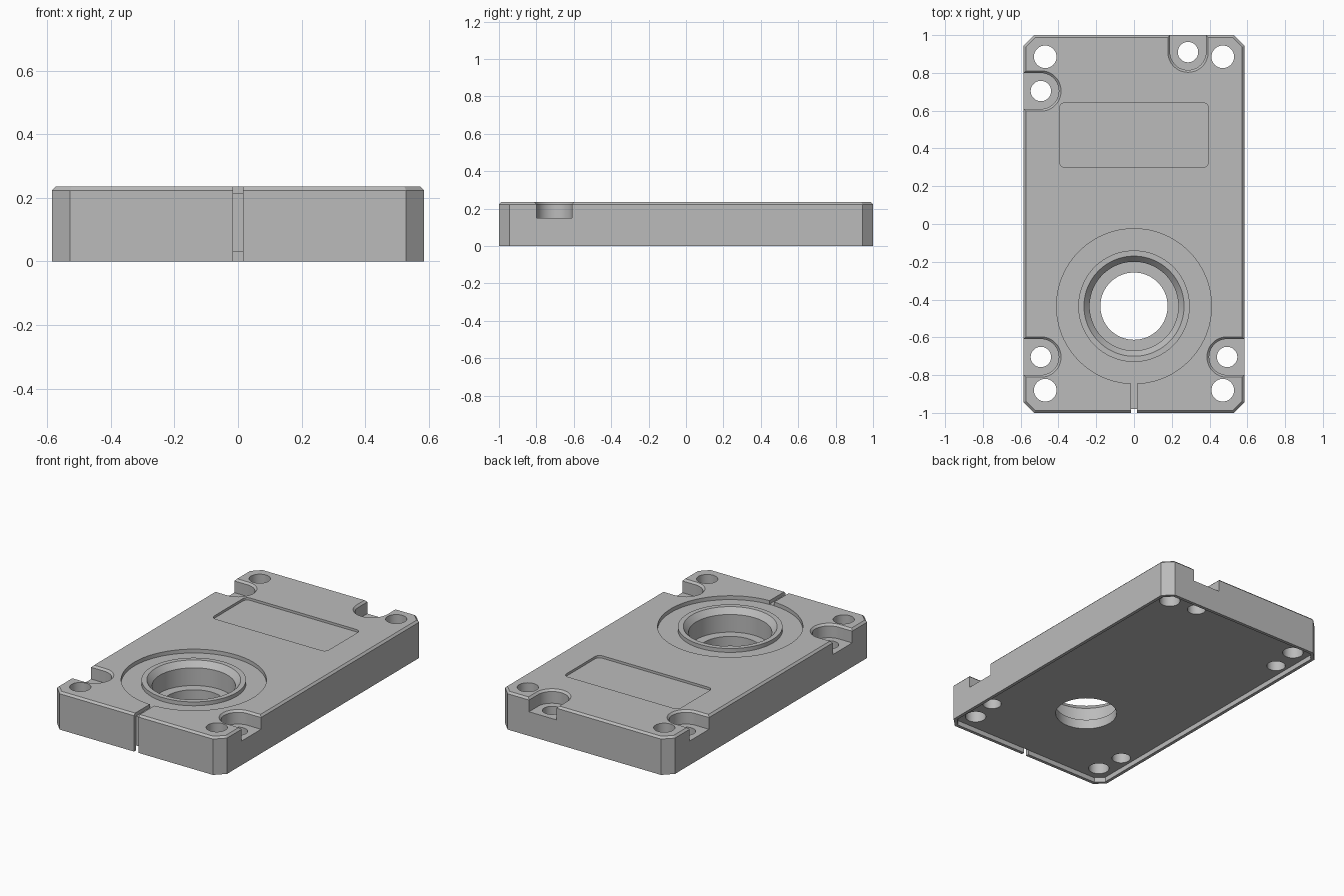
import bpy
import bmesh
from math import pi, cos, sin, sqrt, radians

old = bpy.data.objects.get("Cube")
if old:
    bpy.data.objects.remove(old, do_unlink=True)

HALF_X, HALF_Y, TOP, CORNER, BEVEL = 0.585, 1.0, 0.235, 0.057, 0.012
ABOVE, BELOW = TOP + 0.1, -0.1

grey = bpy.data.materials.new("metal grey")
grey.use_nodes = True
grey.diffuse_color = (0.5, 0.5, 0.5, 1)
grey.node_tree.nodes["Principled BSDF"].inputs["Base Color"].default_value = (0.5, 0.5, 0.5, 1)


def loft(name, layers, ring=False):
    """Solid through matching outlines, each given as (points, z)."""
    bm = bmesh.new()
    loops = [[bm.verts.new((x, y, z)) for x, y in pts] for pts, z in layers]
    n = len(loops[0])
    pairs = list(zip(loops, loops[1:] + loops[:1])) if ring else list(zip(loops, loops[1:]))
    for a, b in pairs:
        for i in range(n):
            j = (i + 1) % n
            bm.faces.new((a[i], a[j], b[j], b[i]))
    if not ring:
        bm.faces.new(loops[0][::-1])
        bm.faces.new(loops[-1])
    bmesh.ops.recalc_face_normals(bm, faces=bm.faces)
    mesh = bpy.data.meshes.new(name)
    bm.to_mesh(mesh)
    bm.free()
    mesh.materials.append(grey)
    obj = bpy.data.objects.new(name, mesh)
    bpy.context.collection.objects.link(obj)
    return obj


def arc(cx, cy, r, start, end, steps):
    return [(cx + r * cos(start + (end - start) * i / steps),
             cy + r * sin(start + (end - start) * i / steps)) for i in range(steps + 1)]


def circle(cx, cy, r, n=64):
    return arc(cx, cy, r, 0, 2 * pi, n)[:-1]


def box(x0, x1, y0, y1):
    return [(x0, y0), (x1, y0), (x1, y1), (x0, y1)]


def plate_outline(d):
    """Rectangle with cut corners, moved inwards by d."""
    x, y, c = HALF_X - d, HALF_Y - d, CORNER - (2 - sqrt(2)) * d
    return [(x, c - y), (x, y - c), (x - c, y), (c - x, y),
            (-x, y - c), (-x, c - y), (c - x, -y), (x - c, -y)]


def rounded_box(x0, x1, y0, y1, r):
    pts = []
    for k, (x, y) in enumerate(box(x0 + r, x1 - r, y0 + r, y1 - r)):
        pts += arc(x, y, r, pi + k * pi / 2, 1.5 * pi + k * pi / 2, 6)
    return pts


def slot(cx, cy, r, heading):
    """U shape, open towards the heading."""
    pts = arc(cx, cy, r, heading + pi / 2, heading + 1.5 * pi, 24)
    reach = 0.25
    dx, dy = reach * cos(heading), reach * sin(heading)
    return pts + [(pts[-1][0] + dx, pts[-1][1] + dy), (pts[0][0] + dx, pts[0][1] + dy)]


# Main block with a bevelled top edge
plate = loft("bearing_plate", [(plate_outline(0), 0), (plate_outline(0), TOP - BEVEL),
                               (plate_outline(BEVEL), TOP)])
cutters = []


def cut(layers, ring=False):
    cutters.append(loft("cutter", layers, ring))


# Shallow pocket on the underside, leaving a thin rim
cut([(plate_outline(0.02), BELOW), (plate_outline(0.02), 0.03)])

# Bolt holes in the corners
for x in (-0.47, 0.47):
    for y in (-0.88, 0.885):
        hole = circle(x, y, 0.06, 40)
        cut([(hole, BELOW), (hole, ABOVE)])

# Open edge notches with chamfered rims and bolt holes
for x, y, heading in ((-0.493, 0.704, pi), (-0.493, -0.704, pi),
                      (0.493, -0.704, 0), (0.286, 0.91, pi / 2)):
    narrow, wide = slot(x, y, 0.095, heading), slot(x, y, 0.107, heading)
    cut([(narrow, 0.15), (narrow, TOP - BEVEL), (wide, TOP), (wide, ABOVE)])
    hole = circle(x, y, 0.054, 40)
    cut([(hole, BELOW), (hole, ABOVE)])

# Ring recess, stepped bore and drain groove
BORE_Y = -0.435


def bore(r):
    return circle(0, BORE_Y, r, 96)


cut([(bore(0.295), 0.211), (bore(0.41), 0.211), (bore(0.41), ABOVE), (bore(0.295), ABOVE)], ring=True)
cut([(bore(0.235), 0.09), (bore(0.235), 0.2), (bore(0.265), TOP), (bore(0.265), ABOVE)])
cut([(bore(0.178), BELOW), (bore(0.178), 0.15)])
groove = box(-0.016, 0.016, -1.1, -0.8)
cut([(groove, 0.213), (groove, ABOVE)])
front_slit = box(-0.016, 0.016, -1.1, -0.98)
cut([(front_slit, BELOW), (front_slit, ABOVE)])

# Label recess
label = rounded_box(-0.395, 0.395, 0.3, 0.642, 0.03)
cut([(label, TOP - 0.015), (label, ABOVE)])

# Carve everything, then drop the cutters
bpy.ops.object.select_all(action="DESELECT")
plate.select_set(True)
bpy.context.view_layer.objects.active = plate
for cutter in cutters:
    mod = plate.modifiers.new("carve", "BOOLEAN")
    mod.operation = "DIFFERENCE"
    mod.solver = "EXACT"
    mod.object = cutter
    bpy.ops.object.modifier_apply(modifier=mod.name)
    bpy.data.objects.remove(cutter, do_unlink=True)

bpy.ops.object.shade_smooth_by_angle(angle=radians(25))
